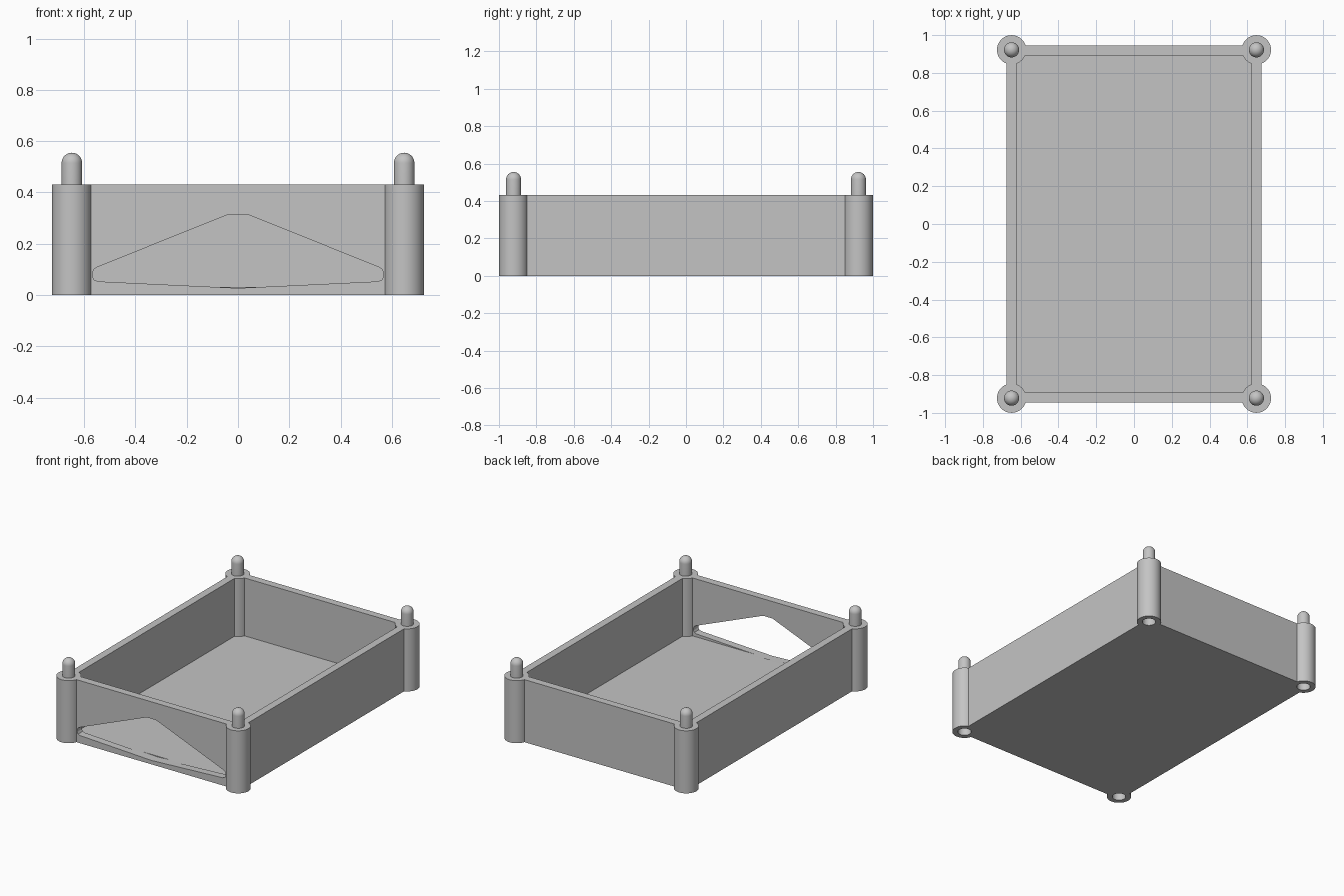
import bpy, bmesh, math

if "Cube" in bpy.data.objects:
    bpy.data.objects.remove(bpy.data.objects["Cube"], do_unlink=True)

HEIGHT = 0.432
FLOOR = 0.032
POST_X, POST_Y, POST_R = 0.648, 0.922, 0.0775
PEG_R, PEG_TOP = 0.04, 0.555
SEGMENTS = 48

grey = bpy.data.materials.new("plain grey")
grey.use_nodes = True
grey.diffuse_color = (0.55, 0.55, 0.55, 1)
grey.node_tree.nodes["Principled BSDF"].inputs["Base Color"].default_value = (0.55, 0.55, 0.55, 1)


def finish(name, bm):
    """Turn a bmesh into a linked object with outward normals."""
    bmesh.ops.recalc_face_normals(bm, faces=bm.faces)
    mesh = bpy.data.meshes.new(name)
    bm.to_mesh(mesh)
    bm.free()
    obj = bpy.data.objects.new(name, mesh)
    bpy.context.collection.objects.link(obj)
    mesh.materials.append(grey)
    return obj


def box(name, half_x, half_y, low, high):
    bm = bmesh.new()
    bmesh.ops.create_cube(bm, size=1)
    for v in bm.verts:
        v.co = (v.co.x * 2 * half_x, v.co.y * 2 * half_y, low if v.co.z < 0 else high)
    return finish(name, bm)


def lathe(name, profile, x, y):
    """Revolve (radius, z) points about an upright axis at x, y."""
    bm = bmesh.new()
    verts = [bm.verts.new((r, 0, z)) for r, z in profile]
    edges = [bm.edges.new(pair) for pair in zip(verts, verts[1:])]
    bmesh.ops.spin(bm, geom=verts + edges, cent=(0, 0, 0), axis=(0, 0, 1),
                   angle=math.tau, steps=SEGMENTS)
    bmesh.ops.remove_doubles(bm, verts=bm.verts, dist=0.0005)
    bmesh.ops.translate(bm, verts=bm.verts, vec=(x, y, 0))
    return finish(name, bm)


def extrude_outline(name, outline, y0, y1):
    bm = bmesh.new()
    face = bm.faces.new([bm.verts.new((x, y0, z)) for x, z in outline])
    side = bmesh.ops.extrude_face_region(bm, geom=[face])
    moved = [g for g in side["geom"] if isinstance(g, bmesh.types.BMVert)]
    bmesh.ops.translate(bm, verts=moved, vec=(0, y1 - y0, 0))
    return finish(name, bm)


def combine(target, tool, operation):
    """Apply a boolean, then discard the tool."""
    tool.hide_render = True
    mod = target.modifiers.new(operation.lower(), 'BOOLEAN')
    mod.operation, mod.solver, mod.object = operation, 'EXACT', tool
    bpy.context.view_layer.objects.active = target
    bpy.ops.object.modifier_apply(modifier=mod.name)
    bpy.data.objects.remove(tool, do_unlink=True)


def dome(radius, top, steps=10):
    """Quarter circle from the rim up to the pole."""
    angles = [math.pi / 2 * i / steps for i in range(steps + 1)]
    return [(radius * math.cos(a), top - radius + radius * math.sin(a)) for a in angles]


# Open tray with a floor
tray = box("stacking_tray", 0.675, 0.945, 0, HEIGHT)
combine(tray, box("cavity", 0.623, 0.893, FLOOR, HEIGHT + 0.1), 'DIFFERENCE')

# Corner posts with a domed peg above and a matching socket below
post_profile = [(0, 0), (POST_R, 0), (POST_R, HEIGHT), (PEG_R, HEIGHT)] + dome(PEG_R, PEG_TOP)
socket_profile = [(0, -0.05), (0.043, -0.05)] + dome(0.043, 0.127)
corners = [(sx * POST_X, sy * POST_Y) for sx in (-1, 1) for sy in (-1, 1)]
for x, y in corners:
    combine(tray, lathe("post", post_profile, x, y), 'UNION')
for x, y in corners:
    combine(tray, lathe("socket", socket_profile, x, y), 'DIFFERENCE')

# Wide gabled opening through the front wall
half = [(0.035, 0.315), (0.046, 0.311), (0.548, 0.109), (0.56, 0.102), (0.567, 0.09),
        (0.568, 0.072), (0.561, 0.059), (0.545, 0.053)]
outline = half + [(0, 0.027)] + [(-x, z) for x, z in reversed(half)]
combine(tray, extrude_outline("opening", outline, -1.05, -0.88), 'DIFFERENCE')

# One colour, smooth round parts with crisp edges
tray.data.materials.clear()
tray.data.materials.append(grey)
bpy.ops.object.select_all(action='DESELECT')
tray.select_set(True)
bpy.context.view_layer.objects.active = tray
bpy.ops.object.shade_smooth_by_angle(angle=math.radians(30))
